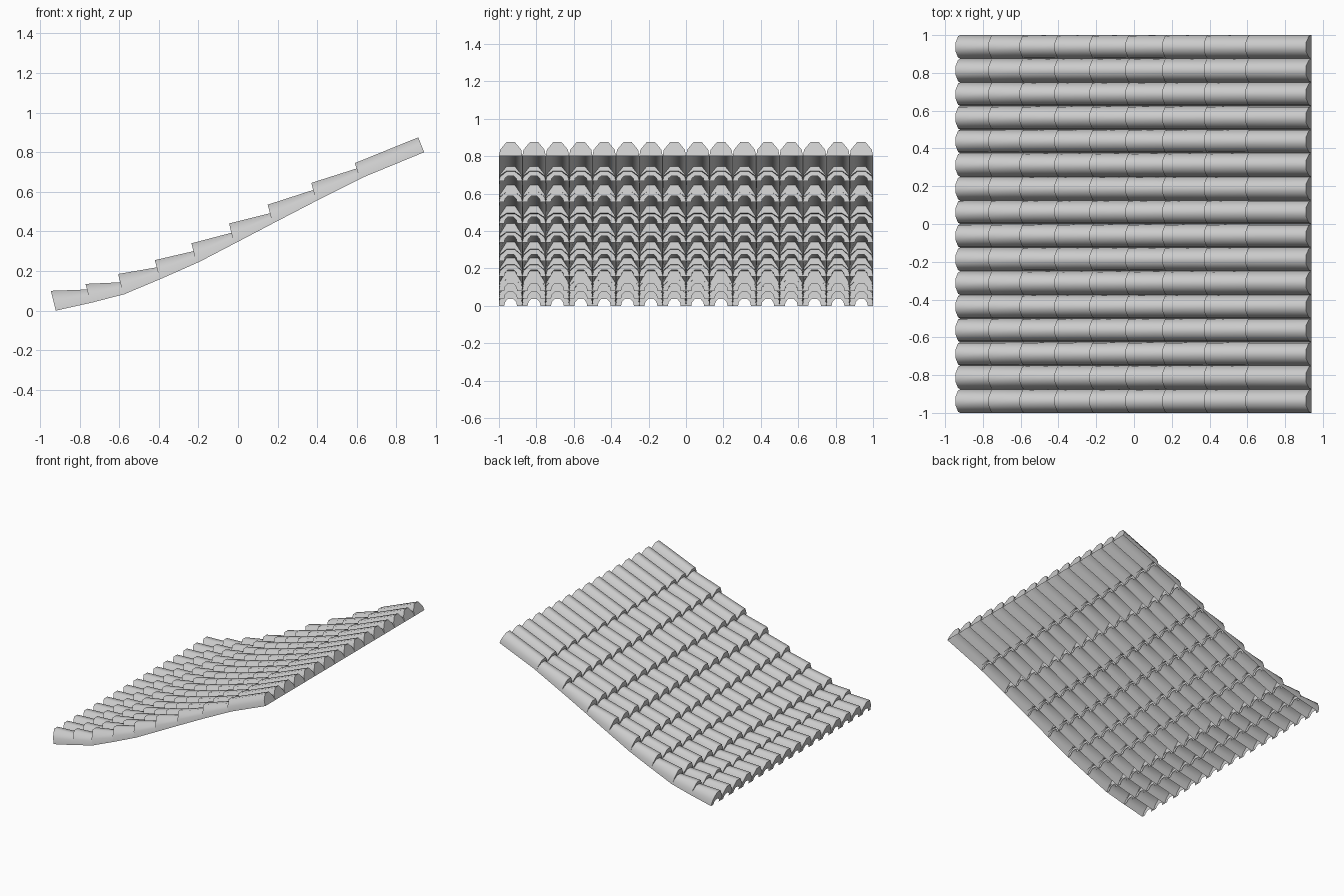
import bpy, bmesh, math
from mathutils import Vector

if "Cube" in bpy.data.objects:
    bpy.data.objects.remove(bpy.data.objects["Cube"])

COLUMNS, PITCH = 16, 0.125

# arch cross-sections: (fraction of half width, fraction of height)
OUTER = [(-1, 0), (-.9, .46), (-.36, 1), (.36, 1), (.9, .46), (1, 0)]
INNER = [(-.55, 0), (-.48, .2), (-.25, .36), (.25, .36), (.48, .2), (.55, 0)]

# underside line of the swept roof (x, z)
BASE = [(-.92, 0), (-.74, .04), (-.57, .083), (-.39, .16), (-.2, .243),
        (.2, .453), (.6, .66), (.94, .80)]

# each course: crest at the lower lip, crest at the upper end (x, z)
COURSES = [((-.945, .1), (-.78, .106)), ((-.77, .135), (-.615, .142)),
           ((-.605, .185), (-.42, .217)), ((-.42, .255), (-.235, .298)),
           ((-.235, .34), (-.045, .39)), ((-.045, .44), (.155, .49)),
           ((.15, .535), (.36, .603)), ((.37, .645), (.59, .715)),
           ((.59, .745), (.91, .875))]


def base_point(x):
    for (x0, z0), (x1, z1) in zip(BASE, BASE[1:]):
        if x <= x1:
            break
    return Vector((x, 0, z0 + (z1 - z0) * (x - x0) / (x1 - x0)))


def ring(bm, foot, crest, profile):
    return [bm.verts.new(foot.lerp(crest, h) + Vector((0, w * PITCH / 2, 0)))
            for w, h in profile]


def bridge(bm, a, b):
    for i in range(len(a) - 1):
        bm.faces.new((a[i], a[i + 1], b[i + 1], b[i]))


def add_course(name, low, high, last):
    bm = bmesh.new()
    low, high = Vector((low[0], 0, low[1])), Vector((high[0], 0, high[1]))
    foot_low = base_point(low.x + .025)
    foot_high = base_point(high.x + .03)
    lip = ring(bm, foot_low, low, OUTER)
    top = ring(bm, foot_high, high, OUTER)
    bridge(bm, lip, top)
    # thick lip at the lower end, solid cap on the topmost course
    bridge(bm, ring(bm, foot_low, low, INNER), lip)
    if last:
        bm.faces.new(top)
    bmesh.ops.recalc_face_normals(bm, faces=bm.faces)
    bm.faces.ensure_lookup_table()
    if bm.faces[2].normal.z < 0:
        bmesh.ops.reverse_faces(bm, faces=bm.faces)
    mesh = bpy.data.meshes.new(name)
    bm.to_mesh(mesh)
    bm.free()
    obj = bpy.data.objects.new(name, mesh)
    bpy.context.collection.objects.link(obj)
    obj.location.y = -1 + PITCH / 2
    # repeat the tile across the roof
    arr = obj.modifiers.new("columns", 'ARRAY')
    arr.count = COLUMNS
    arr.use_relative_offset = False
    arr.use_constant_offset = True
    arr.constant_offset_displace = (0, PITCH, 0)
    bpy.ops.object.select_all(action='DESELECT')
    obj.select_set(True)
    bpy.context.view_layer.objects.active = obj
    bpy.ops.object.shade_smooth_by_angle(angle=math.radians(55))


# courses from the eave up to the ridge
for i, (low, high) in enumerate(COURSES):
    last = i == len(COURSES) - 1
    if not last:  # tuck the upper end slightly under the next course
        dx, dz = high[0] - low[0], high[1] - low[1]
        k = 1 + .02 / dx
        high = (low[0] + dx * k, low[1] + dz * k)
    add_course(f"tile_course_{i + 1}", low, high, last)
